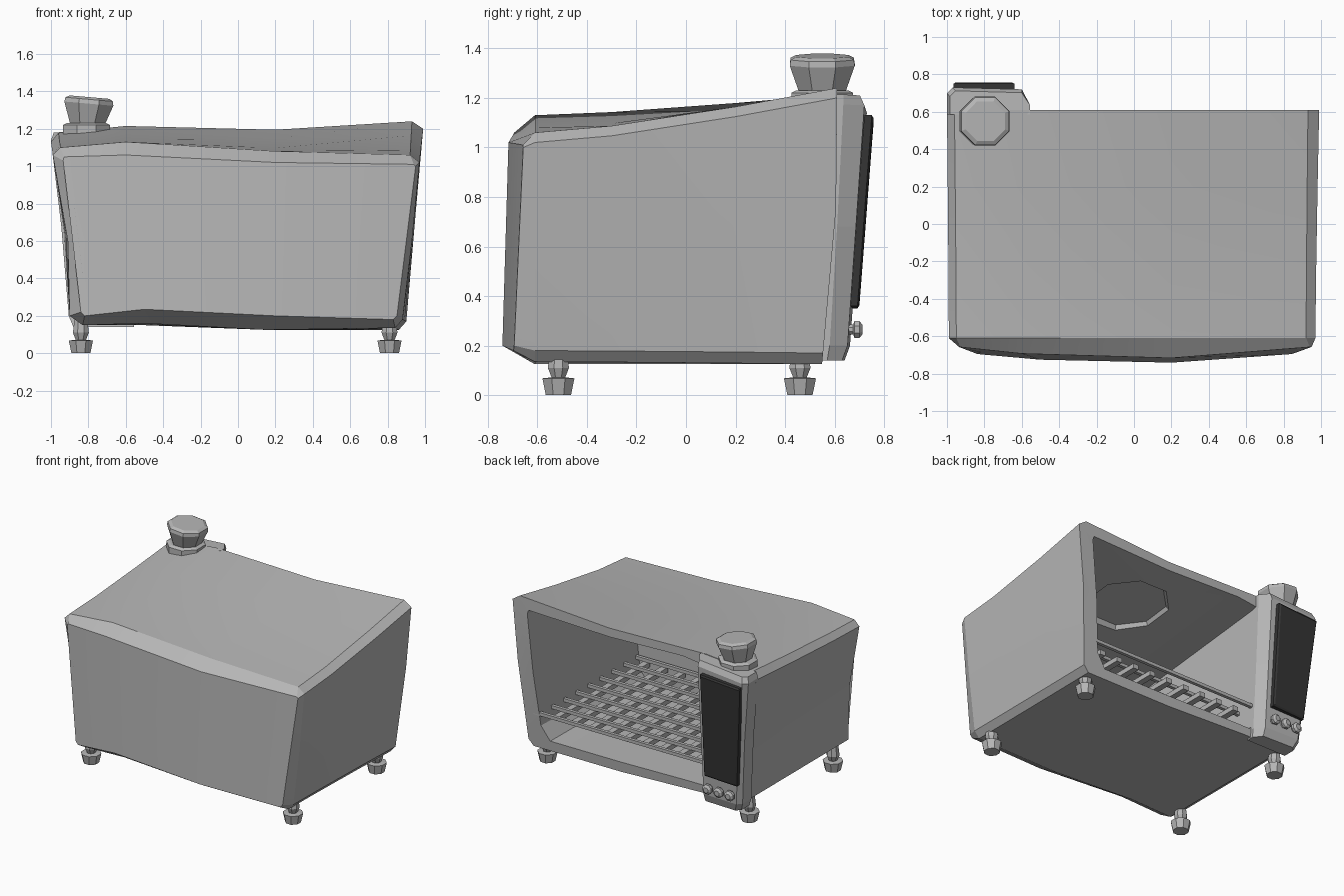
import bpy, bmesh, math
from mathutils import Matrix, Vector

cube = bpy.data.objects.get("Cube")
if cube:
    bpy.data.objects.remove(cube, do_unlink=True)


def material(name, value):
    m = bpy.data.materials.new(name)
    m.use_nodes = True
    m.diffuse_color = (value, value, value, 1)
    m.node_tree.nodes["Principled BSDF"].inputs["Base Color"].default_value = m.diffuse_color
    return m


GREY = material("warm_grey_metal", 0.47)
BLACK = material("black_glass", 0.035)


def finish(name, bm, mat, angle=None):
    bmesh.ops.recalc_face_normals(bm, faces=bm.faces)
    mesh = bpy.data.meshes.new(name)
    bm.to_mesh(mesh)
    bm.free()
    ob = bpy.data.objects.new(name, mesh)
    bpy.context.collection.objects.link(ob)
    mesh.materials.append(mat)
    if angle:
        bpy.ops.object.select_all(action='DESELECT')
        ob.select_set(True)
        bpy.context.view_layer.objects.active = ob
        bpy.ops.object.shade_smooth_by_angle(angle=math.radians(angle))
    return ob


def skin(bm, rings):
    """Join equal-length rings of points with quads."""
    vs = [[bm.verts.new(p) for p in ring] for ring in rings]
    for a, b in zip(vs, vs[1:]):
        for i in range(len(a)):
            j = (i + 1) % len(a)
            bm.faces.new((a[i], a[j], b[j], b[i]))
    return vs


def loft(name, rings, mat=GREY):
    bm = bmesh.new()
    vs = skin(bm, rings)
    bm.faces.new(vs[0])
    bm.faces.new(vs[-1])
    return finish(name, bm, mat)


def turned(name, profile, matrix, sides=8, mat=GREY):
    """Faceted turned part from (radius, height) pairs."""
    step = math.tau / sides
    return loft(name, [[matrix @ Vector((r * math.cos((i + .5) * step),
                                         r * math.sin((i + .5) * step), z))
                        for i in range(sides)] for r, z in profile], mat)


def bar(name, centre, size):
    bm = bmesh.new()
    bmesh.ops.create_cube(bm, size=1, matrix=Matrix.Translation(centre) @ Matrix.Diagonal((*size, 1)))
    return finish(name, bm, GREY)


# Body cross-sections (x, z): four points on top, three down the left side,
# four underneath, three up the right side
REAR = [(-.96, 1.18), (-.6, 1.215), (.2, 1.195), (.93, 1.24),
        (.99, 1.2), (.95, .75), (.9, .17),
        (.86, .125), (.15, .125), (-.5, .15), (-.83, .15),
        (-.9, .2), (-.93, .65), (-1, 1.13)]
FORE = [(-.95, 1.1), (-.6, 1.13), (.2, 1.08), (.92, 1.06),
        (.97, 1.02), (.93, .6), (.88, .18),
        (.84, .135), (.15, .125), (-.5, .16), (-.83, .15),
        (-.9, .2), (-.91, .6), (-.99, 1.06)]
FACE = [(-.93, 1.05), (-.6, 1.06), (.2, 1.02), (.94, 1.01),
        (.95, 1), (.9, .6), (.85, .2),
        (.83, .18), (.2, .2), (-.5, .235), (-.82, .2),
        (-.84, .22), (-.82, .6), (-.935, 1.03)]
MOUTH = [(-.56, 1.13), (-.4, 1.15), (.2, 1.13), (.86, 1.15),
         (.87, 1.12), (.83, .7), (.79, .3),
         (.72, .2), (.15, .2), (-.4, .21), (-.54, .21),
         (-.56, .23), (-.56, .65), (-.56, 1.11)]


def rear_y(z):
    return .61 - .09 * max(0, .8 - z)


def between(t, y):
    return [(a + (c - a) * t, y, b + (d - b) * t)
            for (a, b), (c, d) in zip(FORE, REAR)]


# Oven body: bulging front, open cavity at the rear
bm = bmesh.new()
rings = skin(bm, [
    [(x, -.65 - .07 * (1 - x * x) - .03 * (1 - z), z) for x, z in FACE],
    between(0, -.61), between(.15, -.3), between(.58, .2),
    [(x, rear_y(z), z) for x, z in REAR],
    [(x, rear_y(z), z) for x, z in MOUTH],
    [(x * .98, -.57, .2 + (z - .2) * .85) for x, z in MOUTH]])
for ring in (rings[0], rings[-1]):
    for i in range(3):
        bm.faces.new((ring[i], ring[i + 1], ring[9 - i], ring[10 - i]))
    bm.faces.new([ring[i] for i in (3, 4, 5, 6, 7)])
    bm.faces.new([ring[i] for i in (10, 11, 12, 13, 0)])
body = finish("oven_body", bm, GREY, 18)

# Octagonal recess in the cavity ceiling
tilt = Matrix.Translation((.17, .14, 1.075)) @ Matrix.Rotation(math.radians(7), 4, 'X')
cutter = turned("ceiling_recess_cutter", [(.33, -.06), (.27, .035)], tilt)
cutter.hide_render = True
cut = body.modifiers.new("ceiling_recess", 'BOOLEAN')
cut.operation = 'DIFFERENCE'
cut.solver = 'EXACT'
cut.object = cutter
bpy.context.view_layer.objects.active = body
bpy.ops.object.modifier_apply(modifier=cut.name)
bpy.data.objects.remove(cutter, do_unlink=True)


# Control column beside the opening, leaning outward at the top
def column(z, left, back, near, slope=0):
    plan = [(left, near), (-.555, near), (-.555, near + .05),
            (-.6, back - .01), (left + .03, back), (left, back - .03)]
    return [(x, y, z + slope * (x + .6)) for x, y in plan]


loft("control_column", [column(.14, -.88, .64, .52), column(.2, -.905, .662, .53),
                        column(.68, -.945, .696, .56),
                        column(1.17, -1, .73, .585, .08), column(1.21, -.985, .712, .585, .08)])


# Dark display plate on the column
def plate(grow, rise):
    return [(x, y + rise, z) for x, y, z in
            ((-.64 + grow, .73 + grow * .07, 1.13 + grow),
             (-.965 - grow, .73 + grow * .07, 1.11 + grow),
             (-.90 - grow, .672, .35 - grow),
             (-.635 + grow, .672, .36 - grow))]


loft("display_panel", [plate(0, -.01), plate(0, .02), plate(-.012, .028)], BLACK)

# Three small buttons under the display
for i, x in enumerate((-.66, -.75, -.84)):
    aim = Matrix.Translation((x, .655, .265)) @ Matrix.Rotation(math.radians(-90), 4, 'X')
    turned(f"button_{i + 1}", [(.022, 0), (.022, .02), (.037, .025), (.037, .045), (.02, .058)], aim)

# Large dial on top of the column
dial = Matrix.Translation((-.81, .55, 1.19)) @ Matrix.Rotation(math.radians(5), 4, 'Y')
turned("dial_base", [(.135, -.03), (.135, .025), (.115, .035)],
       Matrix.Translation((-.81, .55, 1.195)))
turned("top_dial", [(.095, .02), (.142, .145), (.138, .168), (.115, .18)], dial)

# Four stubby feet
for side, x in (("right", -.84), ("left", .81)):
    for end, y in (("front", -.515), ("rear", .46)):
        turned(f"{end}_{side}_foot",
               [(.055, 0), (.07, .068), (.03, .072), (.046, .11), (.035, .2)],
               Matrix.Translation((x, y, 0)))

# Wire rack: thin rods across, chunkier bars running front to rear
for i in range(9):
    bar(f"rack_rod_{i + 1}", (.14, .56 - i * .138, .385), (1.42, .024, .024))
for i in range(9):
    bar(f"rack_bar_{i + 1}", (.7 - i * .145, -.02, .355), (.045, 1.06, .035))
